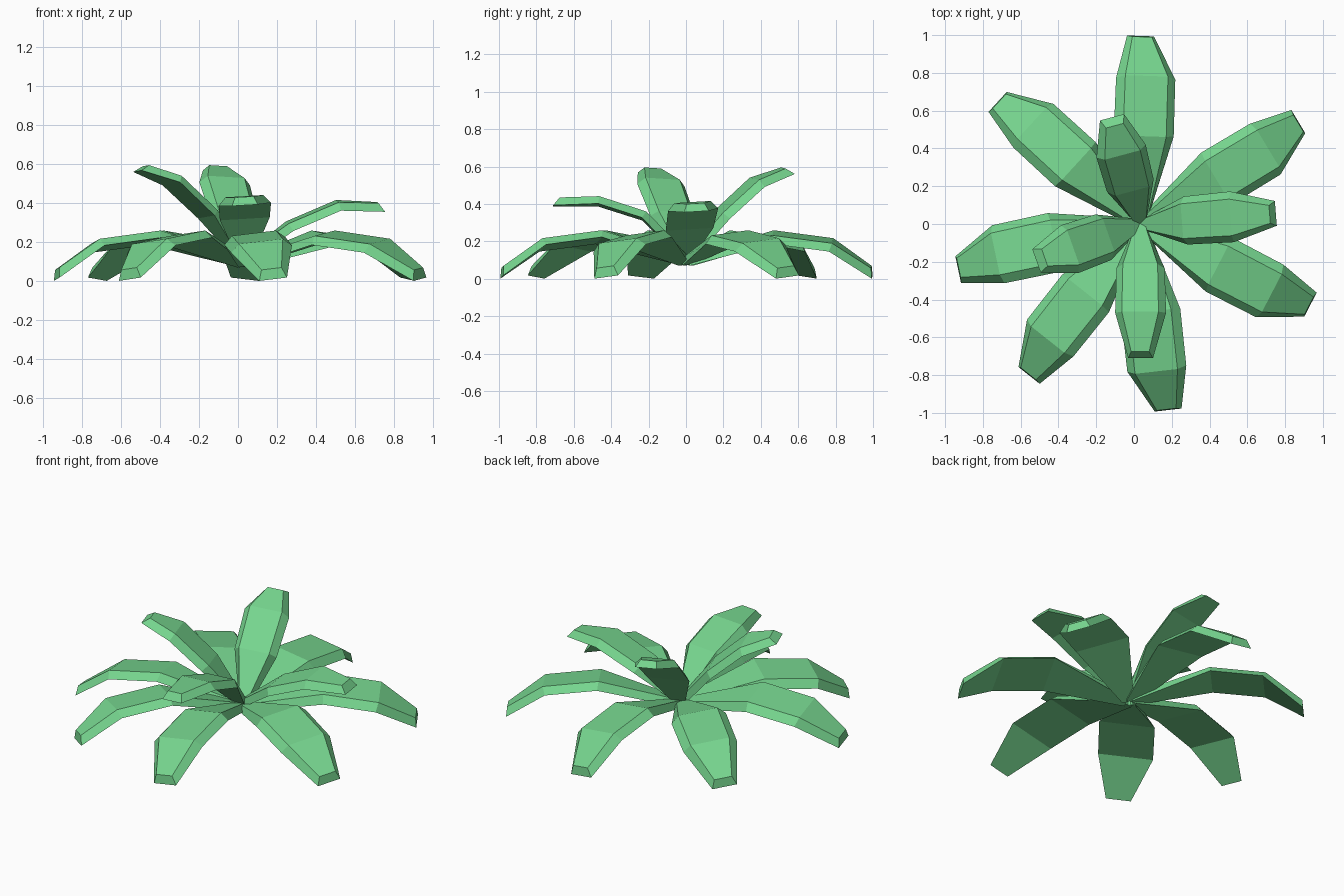
import bpy, bmesh
from math import sin, cos, radians
from mathutils import Vector

if "Cube" in bpy.data.objects:
    bpy.data.objects.remove(bpy.data.objects["Cube"])

mat = bpy.data.materials.new("leaf_green")
mat.diffuse_color = (0.18, 0.66, 0.27, 1)
mat.use_nodes = True
mat.node_tree.nodes["Principled BSDF"].inputs["Base Color"].default_value = mat.diffuse_color

CENTRE = Vector((0.035, 0.0, 0.0))
THICK = 0.042


def leaf(name, angle, profile, halves, bend, roll):
    """Tapered slab: profile = (radius, underside z), halves = half widths."""
    a = radians(angle)
    out = Vector((cos(a), sin(a), 0))
    ccw = Vector((-sin(a), cos(a), 0))
    side = (ccw + Vector((0, 0, roll))).normalized()
    pts = [CENTRE + out * r + Vector((0, 0, z)) for r, z in profile]
    pts[-1] += ccw * bend
    bm = bmesh.new()
    rings = []
    for i, (p, h) in enumerate(zip(pts, halves)):
        along = (pts[min(i + 1, len(pts) - 1)] - pts[max(i - 1, 0)]).normalized()
        normal = along.cross(side).normalized()
        top = p + normal * THICK
        if i == len(pts) - 1:
            top -= along * 0.035          # slanted tip
        inset = h * 0.72
        ring = [p - side * h, p + side * h, top + side * inset, top - side * inset]
        rings.append([bm.verts.new(v) for v in ring])
    for r0, r1 in zip(rings, rings[1:]):
        for k in range(4):
            j = (k + 1) % 4
            bm.faces.new((r0[k], r0[j], r1[j], r1[k]))
    bm.faces.new(rings[0])
    bm.faces.new(rings[-1])
    bmesh.ops.recalc_face_normals(bm, faces=bm.faces)
    me = bpy.data.meshes.new(name)
    bm.to_mesh(me)
    bm.free()
    me.materials.append(mat)
    ob = bpy.data.objects.new(name, me)
    bpy.context.collection.objects.link(ob)


# Seven long drooping leaves
low_profile = [(0.02, 0.075), (0.47, 0.205), (0.77, 0.165), (0.995, 0.01)]
for i, ang in enumerate((31, 88, 137.5, 192, 231.6, 276.4, 332.6)):
    leaf(f"lower_leaf_{i + 1}", ang, low_profile, (0.035, 0.16, 0.158, 0.072), 0.035, 0.12)

# Four shorter upright leaves
upper = {
    "upper_leaf_right": (4.5, [(0.02, 0.10), (0.24, 0.265), (0.485, 0.37), (0.718, 0.36)]),
    "upper_leaf_back": (105, [(0.02, 0.09), (0.21, 0.33), (0.40, 0.50), (0.585, 0.565)]),
    "upper_leaf_left": (199.5, [(0.02, 0.09), (0.21, 0.33), (0.40, 0.50), (0.585, 0.565)]),
    "upper_leaf_front": (270, [(0.02, 0.10), (0.235, 0.32), (0.47, 0.395), (0.71, 0.39)]),
}
for name, (ang, prof) in upper.items():
    leaf(name, ang, prof, (0.03, 0.128, 0.135, 0.066), 0.0, 0.06)
